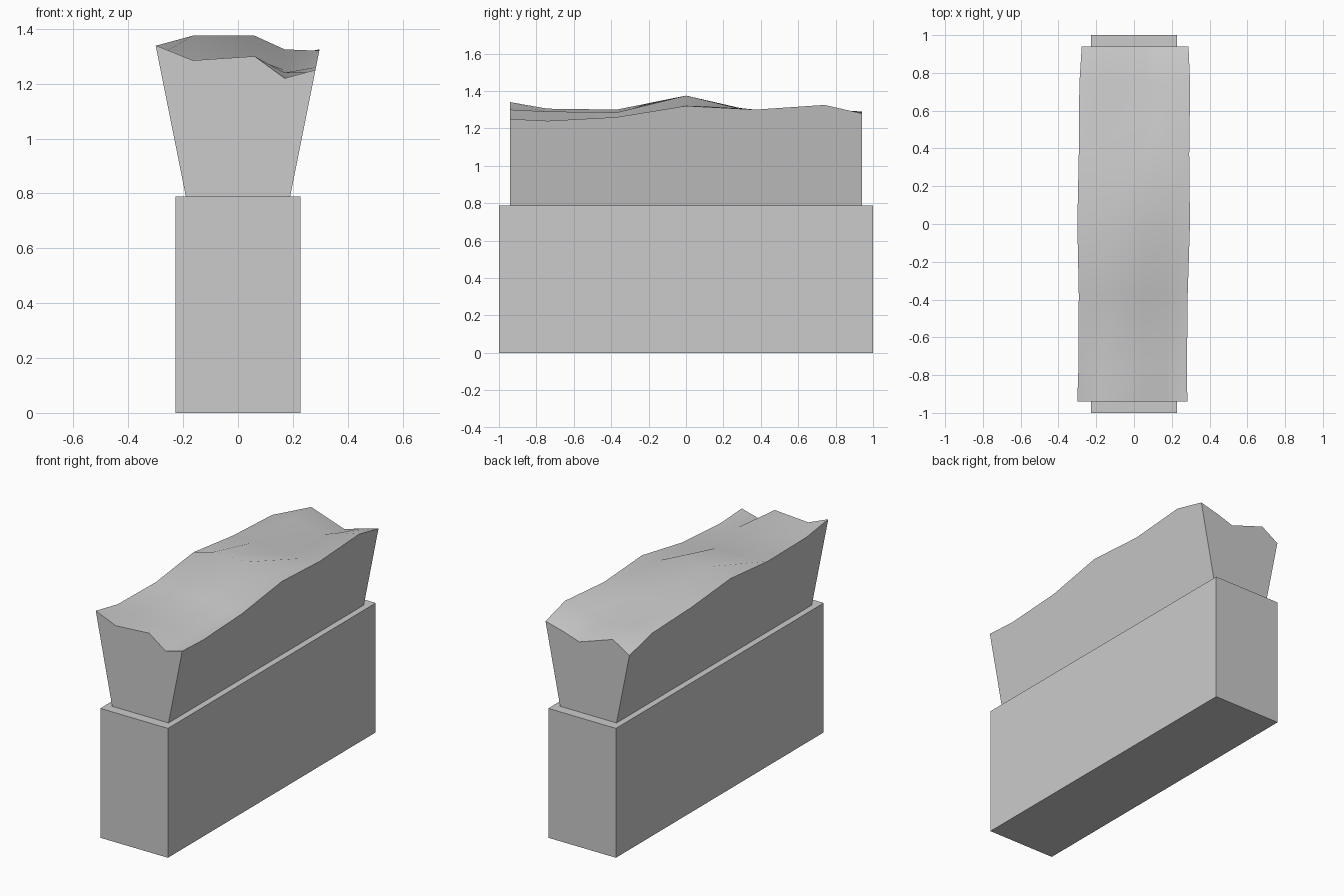
import bpy, bmesh, math

if "Cube" in bpy.data.objects:
    bpy.data.objects.remove(bpy.data.objects["Cube"])

BASE_Z = 0.788

# Planter box
bpy.ops.mesh.primitive_cube_add(size=1, location=(0, 0, BASE_Z / 2))
box = bpy.context.object
box.name = "planter_box"
box.scale = (0.456, 2.0, BASE_Z)
bpy.ops.object.transform_apply(location=True, rotation=False, scale=True)

# Hedge: flared sides under an uneven top; heights per row (y) and column (x)
ROWS = [-0.94, -0.74, -0.37, 0, 0.37, 0.74, 0.94]
COLS = [None, -0.165, 0.06, 0.17, None]
HEIGHTS = [
    (1.34, 1.285, 1.30, 1.22, 1.25),
    (1.305, 1.285, 1.29, 1.24, 1.24),
    (1.30, 1.285, 1.285, 1.25, 1.26),
    (1.338, 1.375, 1.375, 1.325, 1.32),
    (1.30, 1.29, 1.275, 1.285, 1.30),
    (1.285, 1.30, 1.26, 1.30, 1.325),
    (1.222, 1.29, 1.215, 1.25, 1.28),
]


def flare(z):
    return 0.19 + 0.2 * (z - BASE_Z)


bm = bmesh.new()
top = []
for y, zs in zip(ROWS, HEIGHTS):
    xs = [-flare(zs[0])] + COLS[1:-1] + [flare(zs[-1])]
    top.append([bm.verts.new((x, y, z)) for x, z in zip(xs, zs)])

for a, b in zip(top, top[1:]):
    for i in range(len(COLS) - 1):
        bm.faces.new((a[i], a[i + 1], b[i + 1], b[i])).smooth = True

# Flat hedge sides, each one polygon down to the planter
fl, fr, br, bl = [bm.verts.new((sx * 0.19, sy * 0.94, BASE_Z))
                  for sx, sy in ((-1, -1), (1, -1), (1, 1), (-1, 1))]
bm.faces.new([fl, fr] + top[0][::-1])
bm.faces.new([br, bl] + top[-1])
bm.faces.new([fr, br] + [r[-1] for r in top[::-1]])
bm.faces.new([bl, fl] + [r[0] for r in top])
bm.faces.new([bl, br, fr, fl])
bmesh.ops.recalc_face_normals(bm, faces=bm.faces[:])
mesh = bpy.data.meshes.new("hedge")
bm.to_mesh(mesh)
bm.free()
hedge = bpy.data.objects.new("hedge", mesh)
bpy.context.collection.objects.link(hedge)

# Soft top, crisp side edges
bpy.ops.object.select_all(action='DESELECT')
hedge.select_set(True)
bpy.context.view_layer.objects.active = hedge
bpy.ops.object.shade_smooth_by_angle(angle=math.radians(45))
